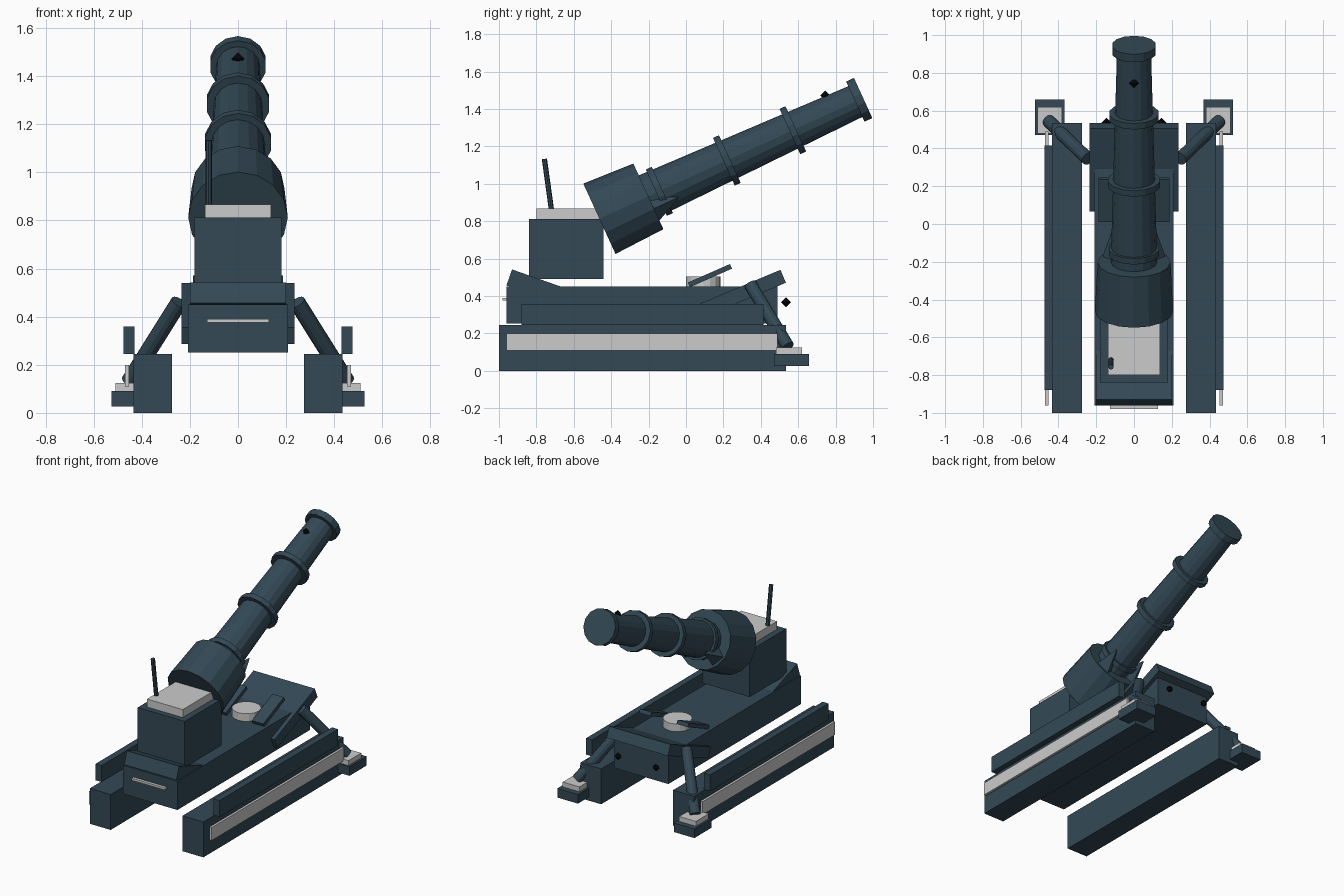
import bpy, bmesh, math
from mathutils import Matrix, Vector

if "Cube" in bpy.data.objects:
    bpy.data.objects.remove(bpy.data.objects["Cube"])


def material(name, colour):
    m = bpy.data.materials.new(name)
    m.diffuse_color = (*colour, 1)
    m.use_nodes = True
    m.node_tree.nodes["Principled BSDF"].inputs["Base Color"].default_value = m.diffuse_color
    return m


STEEL = material("slate_steel", (0.033, 0.066, 0.092))
BLACK = material("black", (0.002, 0.002, 0.002))


def finish(name, bm, mat, mirror=False):
    bmesh.ops.recalc_face_normals(bm, faces=bm.faces[:])
    me = bpy.data.meshes.new(name)
    bm.to_mesh(me)
    bm.free()
    ob = bpy.data.objects.new(name, me)
    bpy.context.collection.objects.link(ob)
    if mat:
        me.materials.append(mat)
    if mirror:
        ob.modifiers.new("mirror", 'MIRROR').use_axis[0] = True
    return ob


def box(name, x, y, z, mat=STEEL, mirror=False):
    """Axis-aligned box from (min, max) ranges."""
    bm = bmesh.new()
    size = [b - a for a, b in (x, y, z)]
    mid = [(a + b) / 2 for a, b in (x, y, z)]
    bmesh.ops.create_cube(bm, size=1, matrix=Matrix.Translation(mid) @ Matrix.Diagonal((*size, 1)))
    return finish(name, bm, mat, mirror)


def slab(name, x, top_a, top_b, thick, mat=STEEL, mirror=False):
    """Tilted plate: its top edge runs from top_a to top_b in the y-z plane."""
    a, b = Vector(top_a), Vector(top_b)
    d = (b - a).normalized()
    down = Vector((d.y, -d.x)) * thick
    bm = bmesh.new()
    f = bm.faces.new([bm.verts.new((x[0], p.x, p.y)) for p in (a, b, b + down, a + down)])
    r = bmesh.ops.extrude_face_region(bm, geom=[f])
    bmesh.ops.translate(bm, vec=(x[1] - x[0], 0, 0),
                        verts=[v for v in r["geom"] if isinstance(v, bmesh.types.BMVert)])
    return finish(name, bm, mat, mirror)


def rod(name, p0, p1, r0, r1, sides, mat=STEEL, mirror=False):
    """Cylinder or cone between two points."""
    p0, p1 = Vector(p0), Vector(p1)
    d = p1 - p0
    bm = bmesh.new()
    m = Matrix.Translation((p0 + p1) / 2) @ d.to_track_quat('Z', 'Y').to_matrix().to_4x4()
    bmesh.ops.create_cone(bm, cap_ends=True, segments=sides, radius1=r0, radius2=r1,
                          depth=d.length, matrix=m)
    return finish(name, bm, mat, mirror)


def stud(name, p, mirror=False):
    bm = bmesh.new()
    bmesh.ops.create_uvsphere(bm, u_segments=4, v_segments=2, radius=0.027,
                              matrix=Matrix.Translation(p))
    return finish(name, bm, BLACK, mirror)


# Tracks, side strips and fenders
box("track", (0.275, 0.435), (-1, 0.535), (0, 0.245), mirror=True)
box("track_strip", (0.453, 0.47), (-0.96, 0.49), (0.11, 0.2), None, True)
box("fender", (0.43, 0.475), (-0.88, 0.415), (0.245, 0.358), mirror=True)

# Hull with sloped end plates
box("hull", (-0.208, 0.208), (-0.96, 0.49), (0.252, 0.45))
slab("front_plate", (-0.2, 0.2), (-0.93, 0.542), (-0.66, 0.447), 0.09)
slab("rear_plate", (-0.235, 0.235), (0.065, 0.355), (0.505, 0.54), 0.075)
box("front_bar", (-0.128, 0.128), (-0.98, -0.95), (0.375, 0.39), None)
stud("rear_stud", (0.145, 0.535, 0.367), True)

# Deck hatch and its open flaps
rod("hatch", (0, 0.093, 0.44), (0, 0.093, 0.503), 0.092, 0.092, 16, None)
slab("hatch_flap", (0.1, 0.187), (0.01, 0.472), (0.235, 0.571), 0.027, mirror=True)

# Cab, roof and aerial
box("cab", (-0.18, 0.18), (-0.84, -0.44), (0.492, 0.812))
box("cab_roof", (-0.137, 0.137), (-0.8, -0.44), (0.812, 0.867), None)
rod("aerial", (-0.122, -0.718, 0.85), (-0.122, -0.757, 1.133), 0.014, 0.014, 8)

# Gun, placed along its tilted axis
ANGLE = math.radians(24.6)
AXIS = Vector((0, math.cos(ANGLE), math.sin(ANGLE)))
UP = Vector((0, -math.sin(ANGLE), math.cos(ANGLE)))
BASE = Vector((0, -0.463, 0.813))


def gun(t, x=0, u=0):
    return BASE + AXIS * t + UP * u + Vector((x, 0, 0))


rod("breech", gun(0), gun(0.288), 0.207, 0.193, 16)
rod("barrel", gun(0.25), gun(1.52), 0.124, 0.09, 16)
for i, (t, r, w) in enumerate([(0.335, 0.136, 0.035), (0.732, 0.14, 0.035),
                               (1.12, 0.133, 0.035), (1.505, 0.118, 0.046)]):
    rod("muzzle_ring" if i == 3 else f"barrel_ring_{i + 1}", gun(t), gun(t + w), r, r, 14)
rod("breech_gusset", gun(0.27, 0.1, -0.075), gun(0.43, 0.115, -0.072), 0.075, 0.004, 4, mirror=True)
stud("barrel_sight", (0, 0.745, 1.472))

# Outrigger legs and feet
rod("outrigger_leg", (0.245, 0.345, 0.46), (0.452, 0.545, 0.13), 0.035, 0.035, 12, mirror=True)
box("outrigger_foot", (0.367, 0.525), (0.47, 0.658), (0.027, 0.09), mirror=True)
box("outrigger_pad", (0.382, 0.51), (0.48, 0.62), (0.09, 0.124), None, True)
